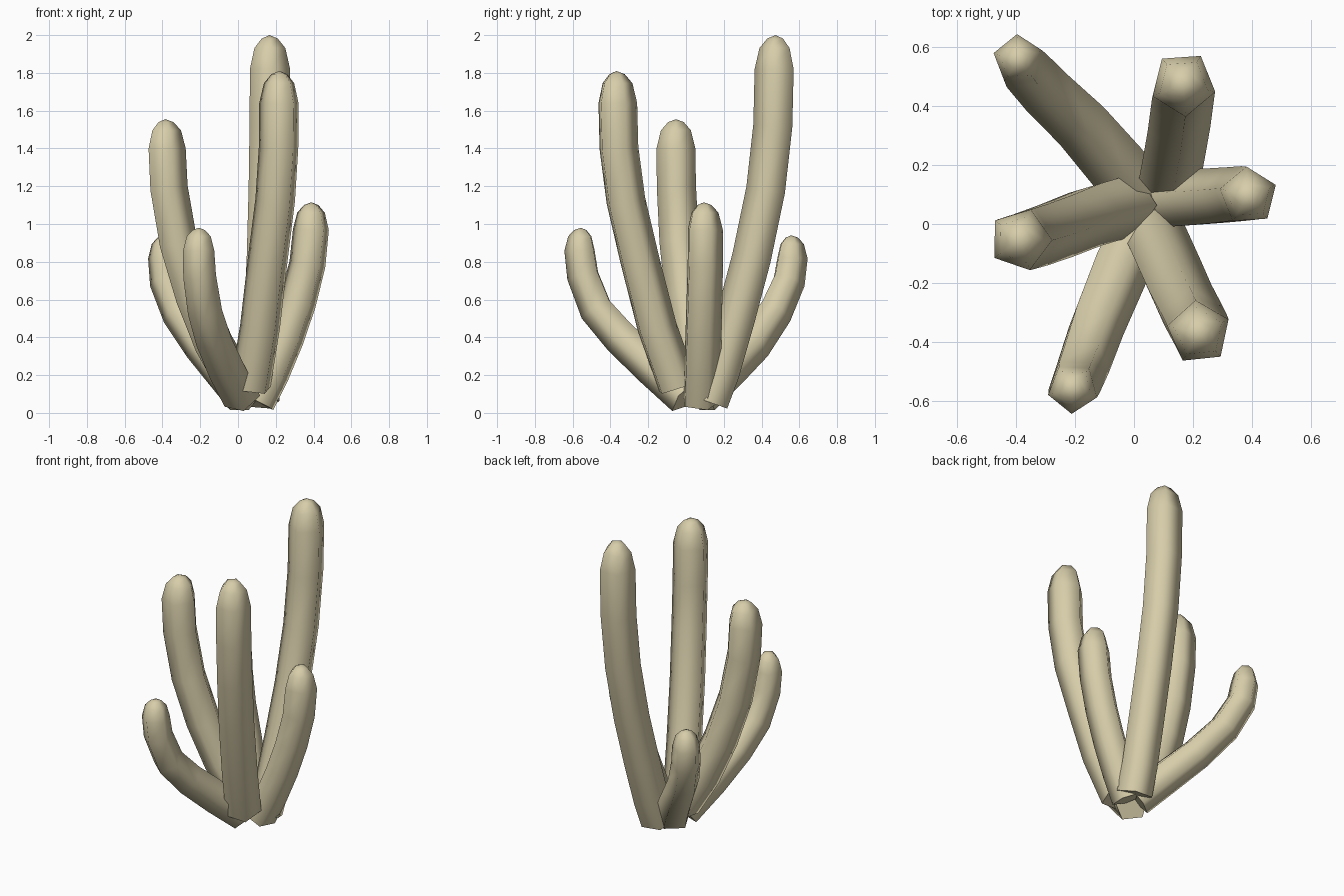
import bpy, bmesh, math
from mathutils import Vector, Quaternion

if "Cube" in bpy.data.objects:
    bpy.data.objects.remove(bpy.data.objects["Cube"])

SIDES = 5


def stem(name, path, tip_z, r_base, r_tip, spin):
    """Five-sided tube along path, closed by a flat base and a rounded tip."""
    pts = [Vector(p) for p in path]
    n = len(pts)
    rings = []
    for i, p in enumerate(pts):
        t = (pts[min(i + 1, n - 1)] - pts[max(i - 1, 0)]).normalized()
        if i == n - 1:
            t = (t + Vector((0, 0, 3))).normalized()
        f = max(0, (i - 1) / (n - 2))
        rings.append((p, t, r_base + (r_tip - r_base) * f))
    # dome rings
    end = pts[-1]
    h = tip_z - end.z
    for dz, k in ((0.62, 0.77), (0.9, 0.4)):
        rings.append((end + Vector((0, 0, h * dz)), Vector((0, 0, 1)), r_tip * k))

    bm = bmesh.new()
    loops = []
    for p, t, r in rings:
        q = Vector((0, 0, 1)).rotation_difference(t)
        loop = []
        for k in range(SIDES):
            a = math.radians(spin) + math.tau * k / SIDES
            loop.append(bm.verts.new(p + q @ Vector((r * math.cos(a), r * math.sin(a), 0))))
        loops.append(loop)
    for a, b in zip(loops, loops[1:]):
        for k in range(SIDES):
            j = (k + 1) % SIDES
            bm.faces.new((a[k], a[j], b[j], b[k]))
    tip = bm.verts.new((end.x, end.y, tip_z))
    for k in range(SIDES):
        bm.faces.new((loops[-1][k], loops[-1][(k + 1) % SIDES], tip))
    base = bm.faces.new(loops[0][::-1])
    for f in bm.faces:
        f.smooth = True
    for e in base.edges:
        e.smooth = False
    me = bpy.data.meshes.new(name)
    bm.to_mesh(me)
    bm.free()
    ob = bpy.data.objects.new(name, me)
    bpy.context.collection.objects.link(ob)
    me.materials.append(mat)


mat = bpy.data.materials.new("cactus_skin")
mat.diffuse_color = (0.68, 0.61, 0.40, 1)
mat.use_nodes = True
mat.node_tree.nodes["Principled BSDF"].inputs["Base Color"].default_value = mat.diffuse_color

# tall back stem
stem("stem_back_tall",
     [(.11, .13, .06), (.12, .19, .22), (.135, .27, .5), (.15, .355, .82),
      (.16, .43, 1.18), (.165, .468, 1.52), (.167, .475, 1.82)], 2.0, .112, .112, -14)
# tall front stem
stem("stem_front_tall",
     [(.07, -.05, .14), (.12, -.16, .45), (.16, -.25, .8),
      (.2, -.325, 1.12), (.218, -.362, 1.4), (.22, -.368, 1.64)], 1.81, .112, .11, 24)
# left stem
stem("stem_left",
     [(-.02, .07, .16), (-.14, .035, .37), (-.24, -.005, .62), (-.325, -.035, .9),
      (-.375, -.05, 1.19), (-.385, -.053, 1.4)], 1.555, .112, .108, -1)
# right stem
stem("stem_right",
     [(.1, .075, .06), (.175, .08, .21), (.255, .085, .4), (.32, .09, .59),
      (.37, .095, .79), (.388, .095, .97)], 1.115, .105, .1, 22)
# short front stem
stem("stem_front_short",
     [(.02, .0, .085), (-.06, -.17, .24), (-.13, -.34, .4), (-.175, -.47, .55),
      (-.202, -.54, .73), (-.207, -.557, .86)], .98, .105, .087, -21)
# short back stem
stem("stem_back_short",
     [(.04, .07, .085), (-.07, .21, .22), (-.19, .35, .36), (-.31, .465, .53),
      (-.38, .54, .7), (-.392, .557, .82)], .94, .108, .087, 21)
